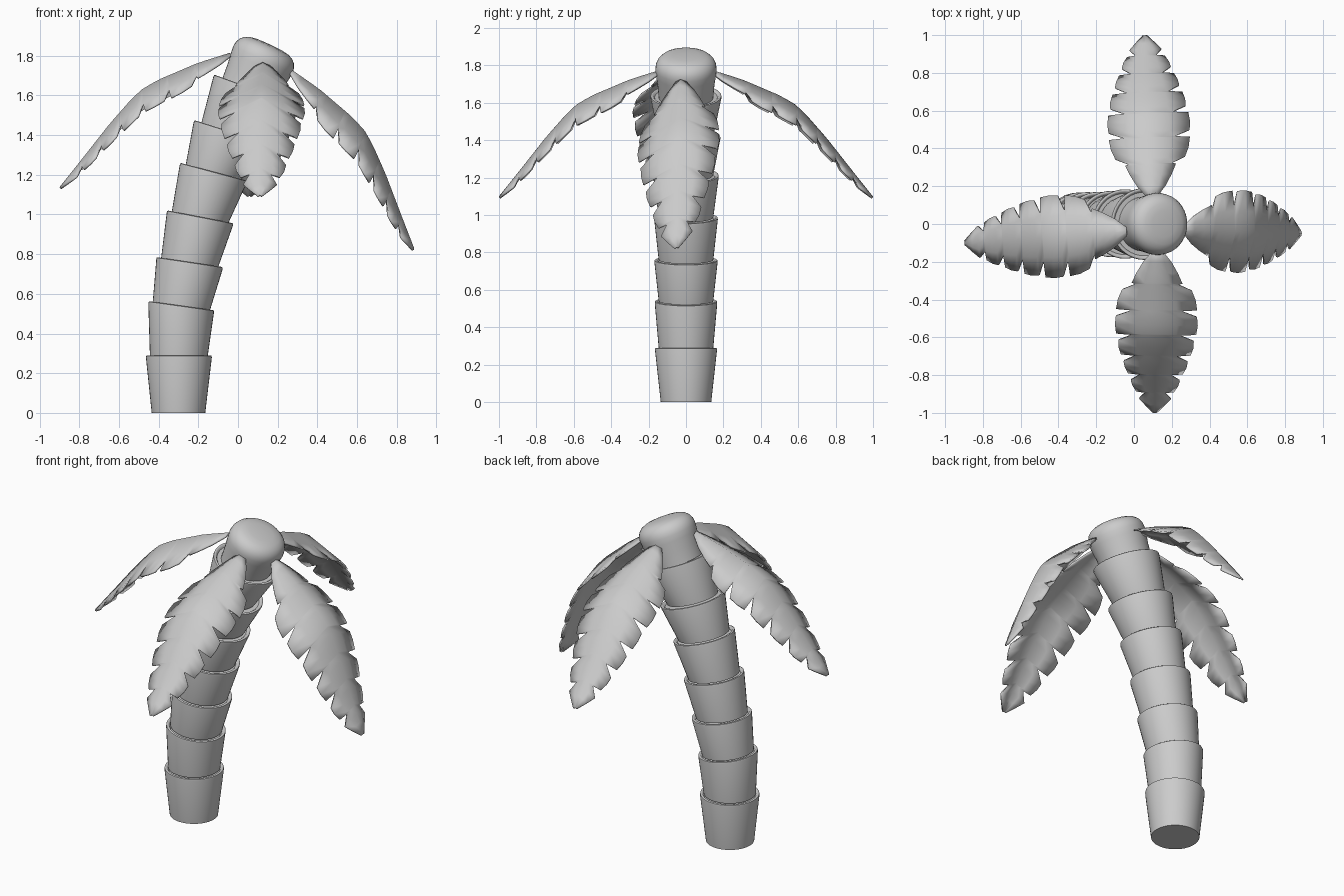
import bpy, math
from mathutils import Vector, Matrix

if "Cube" in bpy.data.objects:
    bpy.data.objects.remove(bpy.data.objects["Cube"])


def finish(name, verts, faces, angle):
    me = bpy.data.meshes.new(name)
    me.from_pydata(verts, [], faces)
    me.update()
    ob = bpy.data.objects.new(name, me)
    bpy.context.collection.objects.link(ob)
    bpy.ops.object.select_all(action='DESELECT')
    ob.select_set(True)
    bpy.context.view_layer.objects.active = ob
    bpy.ops.object.shade_smooth_by_angle(angle=math.radians(angle))
    return ob


def stacked_rings(name, rings, angle, n=40):
    """Closed tube through tilted rings given as (x, z, tilt in degrees, radius)."""
    verts, faces = [], []
    for x, z, tilt, r in rings:
        t = math.radians(tilt)
        for k in range(n):
            a = 2 * math.pi * k / n
            c = r * math.cos(a)
            verts.append((x + c * math.cos(t), r * math.sin(a), z - c * math.sin(t)))
    for i in range(len(rings) - 1):
        for k in range(n):
            j = (k + 1) % n
            faces.append((i * n + k, i * n + j, (i + 1) * n + j, (i + 1) * n + k))
    faces.append(tuple(reversed(range(n))))
    faces.append(tuple(range((len(rings) - 1) * n, len(rings) * n)))
    return finish(name, verts, faces, angle)


# Trunk: flared cups stacked along a leaning curve (x, z, tilt, rim radius)
rims = [(-0.30, 0.0, 0, 0.135), (-0.298, 0.29, 0, 0.166), (-0.285, 0.54, 8, 0.167),
        (-0.243, 0.76, 8.5, 0.169), (-0.19, 0.988, 11, 0.170), (-0.122, 1.215, 15, 0.175),
        (-0.045, 1.42, 17.5, 0.184), (0.058, 1.64, 20, 0.190)]
for i in range(7):
    x0, z0, t0, _ = rims[i]
    x1, z1, t1, r1 = rims[i + 1]
    t = math.radians(t1)

    def below(d, r):
        return (x1 - d * math.sin(t), z1 - d * math.cos(t), t1, r)
    r0 = 0.135 if i == 0 else 0.146
    stacked_rings(f"trunk_segment_{i + 1}",
                  [(x0, z0, t0, r0), below(0.012, r1), below(0.003, r1 - 0.001),
                   below(0, r1 - 0.006), below(0.002, r1 - 0.014),
                   below(0.012, r1 - 0.022)], 50)

# Rounded crown cap at the top of the trunk
T = math.radians(25)
cap = [(-0.02, 0.145), (0.06, 0.152), (0.12, 0.161), (0.155, 0.164), (0.18, 0.161),
       (0.203, 0.15), (0.22, 0.132), (0.231, 0.108), (0.237, 0.07), (0.239, 0.02)]
stacked_rings("crown_cap", [(0.06 + h * math.sin(T), 1.64 + h * math.cos(T), 25, r)
                            for h, r in cap], 60)

# Leaf: drooping midrib (reach, height) and teeth (start, end, start width, end width)
rib = [(0, 0), (0.16, -0.05), (0.36, -0.135), (0.44, -0.18), (0.50, -0.235),
       (0.61, -0.36), (0.74, -0.525), (0.86, -0.675)]
teeth = [(0, 0.18, 0.025, 0.135), (0.18, 0.32, 0.185, 0.215), (0.32, 0.45, 0.215, 0.212),
         (0.45, 0.56, 0.20, 0.185), (0.56, 0.66, 0.17, 0.145),
         (0.66, 0.755, 0.13, 0.10), (0.755, 0.86, 0.085, 0.012)]


def rib_height(r):
    for (a, za), (b, zb) in zip(rib, rib[1:]):
        if r <= b:
            return za + (zb - za) * (r - a) / (b - a)
    return rib[-1][1]


def leaf(name, base, yaw, pitch=0, roll=0):
    rows = []
    for i, (a, b, wa, wb) in enumerate(teeth):
        if i:
            rows.append((a, 0.62 * wa))          # notch between teeth
            rows.append((a + 0.03, wa))
        else:
            rows += [(a, wa), (0.06, 0.075), (0.12, 0.11)]
        if i:
            rows.append(((a + b) / 2 + 0.01, (wa + wb) / 2 + 0.006))
        rows.append((b - 0.006 if i < 6 else b, wb))
    slope = math.tan(math.radians(roll))
    cols = (-1, -0.5, 0, 0.5, 1)
    m = (Matrix.Translation(base) @ Matrix.Rotation(math.radians(yaw), 4, 'Z')
         @ Matrix.Rotation(math.radians(pitch), 4, 'Y'))
    verts = [m @ Vector((r, c * w, rib_height(r) - 0.5 * abs(c * w) + slope * c * w))
             for r, w in rows for c in cols]
    faces = [(i * 5 + k, (i + 1) * 5 + k, (i + 1) * 5 + k + 1, i * 5 + k + 1)
             for i in range(len(rows) - 1) for k in range(4)]
    ob = finish(name, verts, faces, 65)
    s = ob.modifiers.new("thickness", 'SOLIDIFY')
    s.thickness = 0.01
    s.offset = -1


leaf("leaf_left", (-0.04, -0.04, 1.815), 184)
leaf("leaf_right", (0.27, -0.03, 1.73), -2, 17.4, 10)
leaf("leaf_front", (0.125, -0.14, 1.775), -91)
leaf("leaf_back", (0.095, 0.14, 1.775), 92.5)
